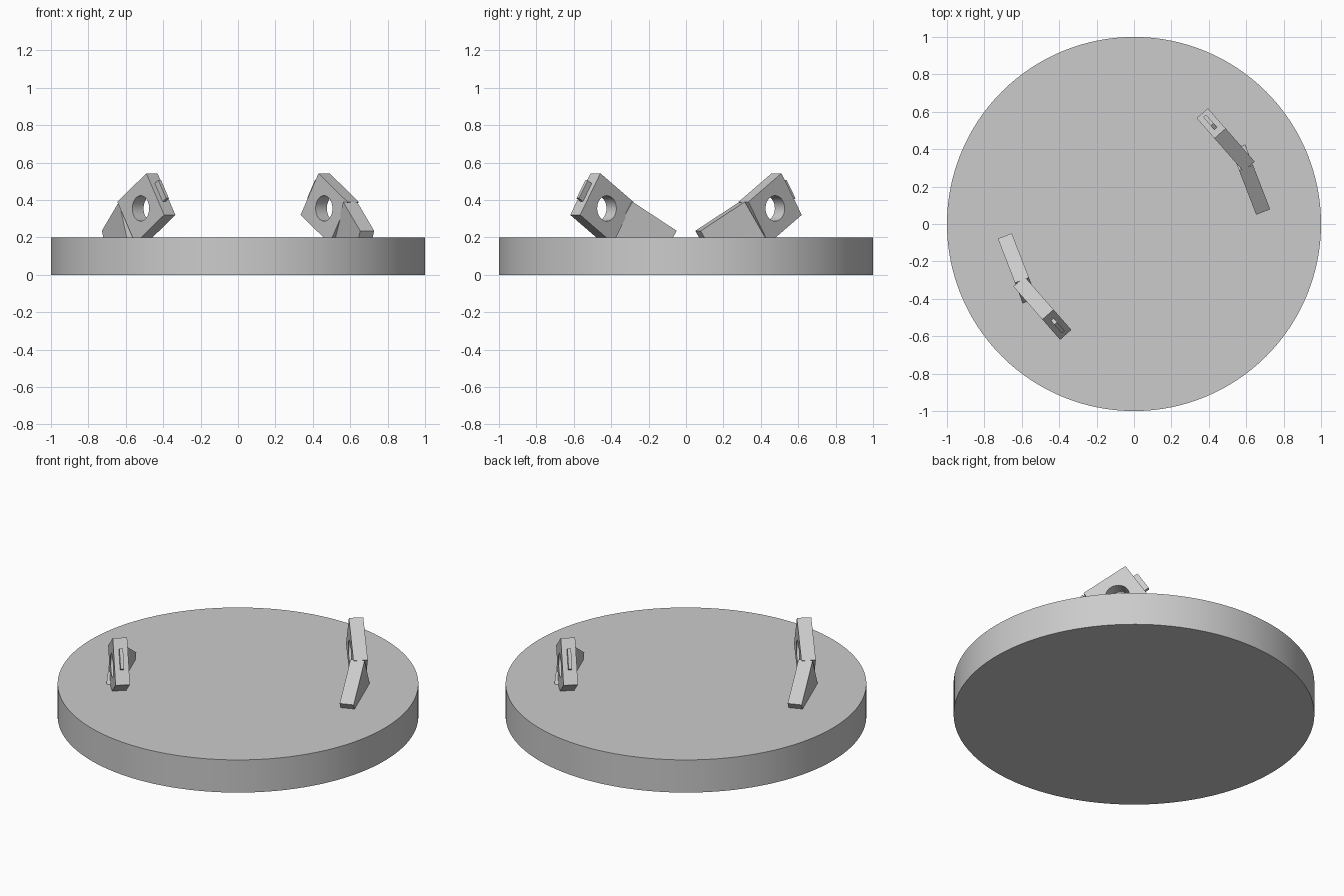
import bpy
import math
from mathutils import Matrix, Vector

cube = bpy.data.objects.get("Cube")
if cube:
    bpy.data.objects.remove(cube, do_unlink=True)

# Single plain grey
grey = bpy.data.materials.new("plain_grey")
grey.use_nodes = True
grey.diffuse_color = (0.6, 0.6, 0.6, 1)
grey.node_tree.nodes["Principled BSDF"].inputs["Base Color"].default_value = (0.6, 0.6, 0.6, 1)


def tilted_frame(centre, direction, tilt):
    """Frame with X climbing along a ground direction and Y level."""
    u = Vector((*direction, 0)).normalized()
    up = Vector((0, 0, 1))
    a = math.radians(tilt)
    x = u * math.cos(a) + up * math.sin(a)
    z = up * math.cos(a) - u * math.sin(a)
    frame = Matrix((x, z.cross(x), z)).transposed().to_4x4()
    return Matrix.Translation(centre) @ frame


def add_box(name, frame, size, offset=(0, 0, 0)):
    bpy.ops.mesh.primitive_cube_add(size=1)
    ob = bpy.context.object
    ob.name = name
    ob.data.transform(frame @ Matrix.Translation(offset) @ Matrix.Diagonal((*size, 1)))
    ob.data.materials.append(grey)
    return ob


def drill(ob, frame, radius):
    """Cut a round hole along the frame's Y axis."""
    bpy.ops.mesh.primitive_cylinder_add(vertices=48, radius=radius, depth=0.3)
    cutter = bpy.context.object
    cutter.hide_render = True
    cutter.data.transform(frame @ Matrix.Rotation(math.pi / 2, 4, "X"))
    mod = ob.modifiers.new("hole", "BOOLEAN")
    mod.operation = "DIFFERENCE"
    mod.solver = "EXACT"
    mod.object = cutter
    bpy.context.view_layer.objects.active = ob
    bpy.ops.object.modifier_apply(modifier=mod.name)
    bpy.data.objects.remove(cutter, do_unlink=True)
    bpy.ops.object.select_all(action="DESELECT")
    ob.select_set(True)
    bpy.ops.object.shade_smooth_by_angle(angle=math.radians(30))


# Round base
bpy.ops.mesh.primitive_cylinder_add(vertices=128, radius=1, depth=0.2, location=(0, 0, 0.1))
base = bpy.context.object
base.name = "round_base"
base.data.materials.append(grey)
bpy.ops.object.shade_smooth_by_angle(angle=math.radians(30))

# Two matching brackets, half a turn apart
for side, turn in (("left", 0), ("right", math.pi)):
    spin = Matrix.Rotation(turn, 4, "Z")

    # Drilled plate with a narrow tab on its upper end
    plate_frame = spin @ tilted_frame((0.49, 0.45, 0.355), (-0.66, 0.752), 33)
    plate = add_box(side + "_drilled_plate", plate_frame, (0.28, 0.08, 0.265))
    drill(plate, plate_frame, 0.068)
    add_box(side + "_tab", plate_frame, (0.05, 0.02, 0.115), (0.148, 0, 0.01))

    # Sloping tail, sunk into the base
    tail_frame = spin @ tilted_frame((0.645, 0.182, 0.3125), (-0.36, 0.93), 31.5)
    add_box(side + "_sloping_tail", tail_frame, (0.297, 0.08, 0.25), (0, 0, -0.125))
